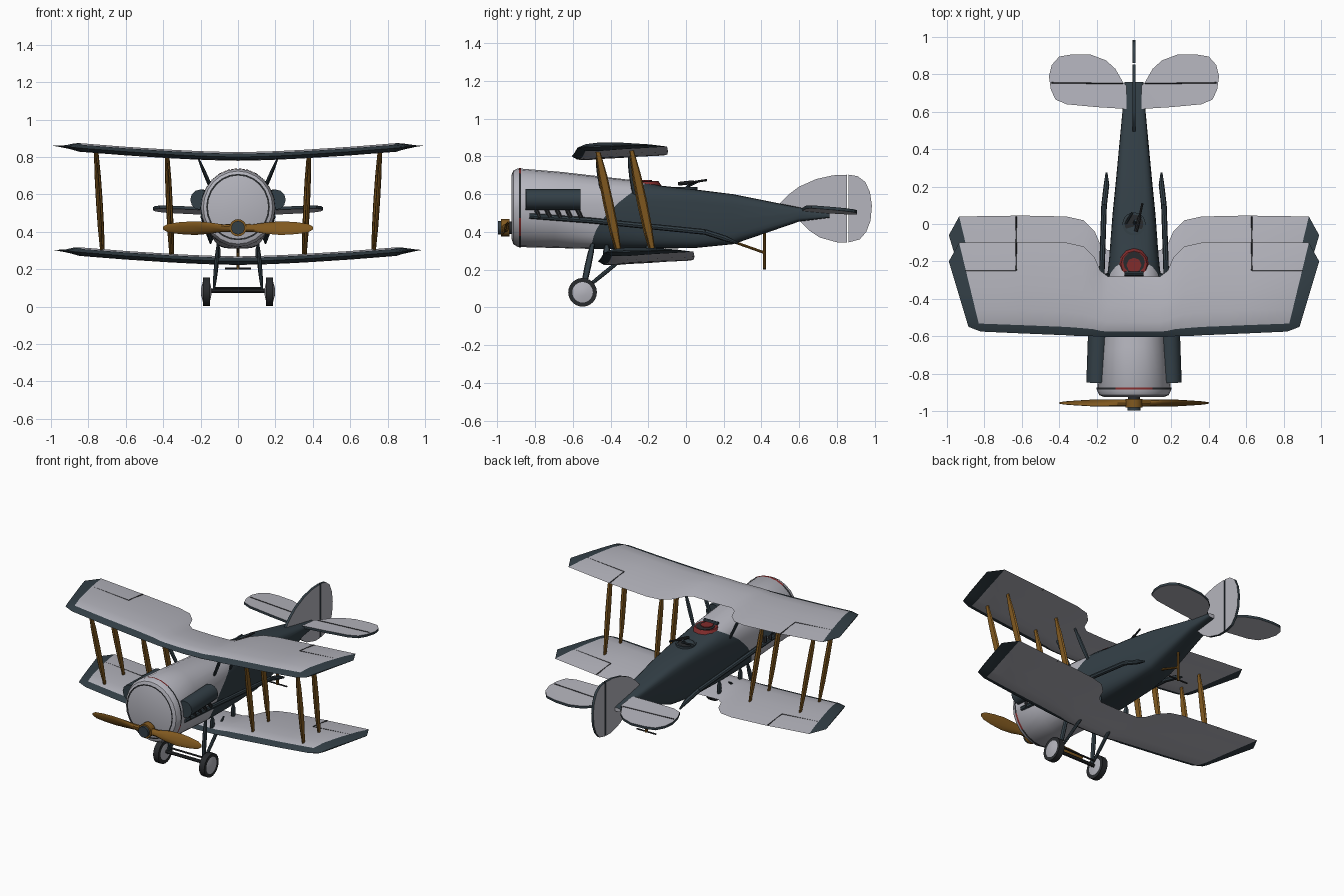
import bpy, bmesh, math
from mathutils import Vector, Matrix

cube = bpy.data.objects.get("Cube")
if cube:
    bpy.data.objects.remove(cube)


def material(name, rgb):
    m = bpy.data.materials.new(name)
    m.use_nodes = True
    m.diffuse_color = (*rgb, 1)
    m.node_tree.nodes["Principled BSDF"].inputs["Base Color"].default_value = (*rgb, 1)
    return m


GREY = material("pale grey", (0.46, 0.46, 0.51))
SLATE = material("dark slate", (0.033, 0.05, 0.062))
WOOD = material("varnished wood", (0.22, 0.1, 0.014))
RED = material("dull red", (0.22, 0.025, 0.025))
BLACK = material("dark metal", (0.022, 0.024, 0.027))
parts = []


def finish(name, bm, mats):
    bmesh.ops.recalc_face_normals(bm, faces=bm.faces)
    me = bpy.data.meshes.new(name)
    bm.to_mesh(me)
    bm.free()
    ob = bpy.data.objects.new(name, me)
    bpy.context.collection.objects.link(ob)
    for m in mats:
        me.materials.append(m)
    parts.append(ob)
    return ob


def loft(rings, rule=lambda i, j: 0, caps=True, cap_mat=0):
    """Skin a row of closed rings; rule picks the material from ring and side."""
    bm = bmesh.new()
    rows = [[bm.verts.new(p) for p in r] for r in rings]
    n = len(rows[0])
    for i in range(len(rows) - 1):
        for j in range(n):
            k = (j + 1) % n
            f = bm.faces.new((rows[i][j], rows[i][k], rows[i + 1][k], rows[i + 1][j]))
            f.material_index = rule(i, j)
    if caps:
        for r in (rows[0], rows[-1]):
            bm.faces.new(r).material_index = cap_mat
    return bm


def rod(name, p, q, r, mat, r2=None, sides=8):
    p, q = Vector(p), Vector(q)
    d = q - p
    bm = bmesh.new()
    bmesh.ops.create_cone(bm, cap_ends=True, segments=sides, radius1=r,
                          radius2=r if r2 is None else r2, depth=d.length,
                          matrix=Matrix.Translation((p + q) / 2) @ d.to_track_quat("Z", "Y").to_matrix().to_4x4())
    return finish(name, bm, [mat])


def strut(name, p, q, rx, ry, mat):
    """Streamlined strut, thinner at both ends."""
    p, q = Vector(p), Vector(q)
    rings = []
    for t, s in ((0, 0.45), (0.25, 0.9), (0.5, 1), (0.75, 0.9), (1, 0.45)):
        c = p.lerp(q, t)
        rings.append([c + Vector((rx * s * math.cos(a * math.pi / 4), ry * s * math.sin(a * math.pi / 4), 0))
                      for a in range(8)])
    return finish(name, loft(rings), [mat])


# Wings: slanted stations of leading edge x, y and trailing edge x, y
HALF = [(0, -.605, 0, -.28), (.14, -.605, .14, -.28), (.18, -.603, .18, -.25), (.22, -.6, .21, -.18),
        (.28, -.6, .27, -.12), (.36, -.595, .36, -.1), (.6, -.585, .6, -.095),
        (.82, -.575, .935, -.1), (.885, -.55, .99, -.2)]
STATIONS = [(-a, b, -c, d) for a, b, c, d in HALF[:0:-1]] + HALF
SECTION = [(0, 0), (.09, .018), (.25, .026), (.5, .022), (.8, .01), (1, -.004),
           (.8, -.008), (.5, -.013), (.25, -.02), (.09, -.017)]


def wing_z(x, base):
    return base + 0.062 * abs(x) ** 1.5


def wing(name, dy, base):
    rings = []
    last = len(STATIONS) - 1
    for i, (xl, yl, xt, yt) in enumerate(STATIONS):
        thick = 0.15 if i in (0, last) else 1
        ring = []
        for f, h in SECTION:
            x = xl + (xt - xl) * f
            ring.append((x, yl + (yt - yl) * f + dy, wing_z(x, base) + h * thick))
        rings.append(ring)
    edge = (0, len(SECTION) - 1)
    finish(name, loft(rings, lambda i, j: int(j in edge or i in (0, last - 1)), cap_mat=1), [GREY, SLATE])
    # Aileron seams
    for s in (-1, 1):
        a = (s * .63, -.25 + dy, wing_z(.63, base) + .014)
        rod(name + "_aileron_seam", a, (s * .63, -.1 + dy, wing_z(.63, base) - .002), .004, BLACK, sides=4)
        rod(name + "_aileron_hinge", a, (s * .9, -.25 + dy, wing_z(.9, base) + .012), .003, BLACK, sides=4)


wing("upper_wing", 0, 0.80)
wing("lower_wing", 0.14, 0.243)

# Fuselage: y, half width, bottom, top, squareness, backward sweep of the top
N = 24
BODY = [(-.925, .16, .365, .70, 2, 0), (-.915, .185, .335, .725, 2, 0), (-.89, .198, .32, .737, 2, 0),
        (-.7, .18, .315, .718, 2.2, .04), (-.5, .155, .31, .665, 3, .3), (-.25, .135, .31, .645, 4, .12),
        (.05, .115, .315, .625, 5, 0), (.25, .095, .335, .6, 5, 0), (.6, .062, .455, .53, 4, 0),
        (.76, .05, .475, .5, 4, 0)]


def body_ring(y, w, zb, zt, n, sweep):
    ring = []
    for k in range(N):
        a = 2 * math.pi * k / N
        c, s = math.cos(a), math.sin(a)
        u = math.copysign(abs(c) ** (2 / n), c)
        v = math.copysign(abs(s) ** (2 / n), s)
        t = (v + 1) / 2
        ring.append((w * u, y + sweep * t * t, zb + (zt - zb) * t))
    return ring


finish("fuselage", loft([body_ring(*b) for b in BODY], lambda i, j: int(i > 3)), [GREY, SLATE])

# Cowling band with red patches, and nose rim line
RED_SIDES = (4, 5, 6, 7, 13, 14, 21, 22)
finish("cowling_band", loft([body_ring(-.885, .2, .317, .74, 2, 0), body_ring(-.873, .199, .317, .738, 2, 0)],
                            lambda i, j: int(j in RED_SIDES), caps=False), [BLACK, RED])
finish("nose_rim", loft([body_ring(-.928, .17, .355, .71, 2, 0), body_ring(-.928, .161, .364, .701, 2, 0)],
                        caps=False), [BLACK])


# Tail surfaces: flat plates with an inset border
def plate(name, outline, place, border, thick, is_dark):
    bm = loft([[(u, v, t) for u, v in outline] for t in (-thick, thick)], lambda i, j: 1)
    bm.faces.ensure_lookup_table()
    skins = [f for f in bm.faces if len(f.verts) == len(outline)]
    rim = bmesh.ops.inset_individual(bm, faces=skins, thickness=border)["faces"]
    for f in rim:
        c = f.calc_center_median()
        f.material_index = int(is_dark(c.x, c.y))
    for f in skins:
        f.material_index = 0
    for v in bm.verts:
        v.co = place(*v.co)
    finish(name, bm, [GREY, SLATE])


def upright(u, v, t):
    return Vector((t, u, v))


plate("fin", [(.49, .545), (.54, .595), (.6, .64), (.69, .68), (.78, .7), (.853, .703), (.853, .345),
              (.8, .345), (.71, .37), (.65, .41), (.6, .46)],
      upright, .022, .008, lambda u, v: u < .835)
plate("rudder", [(.862, .703), (.91, .695), (.95, .665), (.975, .61), (.985, .54), (.978, .46), (.955, .4),
                 (.92, .36), (.862, .345)],
      upright, .024, .008, lambda u, v: u > .88)
TAIL = [(.04, .615), (.2, .625), (.36, .64), (.42, .665), (.445, .72), (.455, .79), (.44, .85), (.4, .895),
        (.33, .907), (.23, .905), (.15, .875), (.1, .83), (.06, .76), (.04, .74)]
for s in (-1, 1):
    def level(u, v, t, s=s):
        return Vector((s * u, v, .505 + .05 * u - .09 * (v - .74) + t))
    plate("tailplane", TAIL, level, .02, .008, lambda u, v: v < .66 or u > .425)
    rod("elevator_hinge", level(.06, .75, .008), level(.44, .755, .008), .003, BLACK, sides=4)

for s in (-1, 1):
    # Interplane and cabane struts
    for top, bottom in ((.765, .73), (.385, .36)):
        for y in (-.47, -.29):
            dx = .012 if y > -.4 else 0
            strut("interplane_strut", (s * (top - dx), y, wing_z(top, .80)),
                  (s * (bottom - dx), y + .118, wing_z(bottom, .243)), .012, .025, WOOD)
    for y, z in ((-.47, .6), (-.3, .58)):
        strut("cabane_strut", (s * .215, y, .8), (s * .125, y + .03, z), .009, .016, SLATE)
    # Side radiators, exhaust stubs and pipes
    rod("side_radiator", (s * .2, -.85, .572), (s * .19, -.56, .572), .055, SLATE, sides=12)
    for i in range(5):
        y = -.8 + .055 * i
        rod("exhaust_stub", (s * .18, y, .53), (s * .19, y + .025, .475), .012, BLACK)
    path = [(.185, -.83, .485), (.18, -.5, .46), (.16, .1, .4), (.147, .21, .365), (.147, .275, .34)]
    for a, b in zip(path, path[1:]):
        rod("exhaust_pipe", (s * a[0], *a[1:]), (s * b[0], *b[1:]), .015, SLATE,
            r2=.005 if b is path[-1] else .015)
    # Landing gear legs, wheels and wing mounts
    strut("front_gear_leg", (s * .105, -.49, .36), (s * .13, -.55, .075), .011, .018, SLATE)
    strut("rear_gear_leg", (s * .105, -.3, .29), (s * .13, -.55, .085), .01, .018, SLATE)
    rod("tyre", (s * .15, -.548, .08), (s * .188, -.548, .08), .076, BLACK, sides=24)
    rod("outer_hub", (s * .186, -.548, .08), (s * .197, -.548, .08), .062, GREY, r2=.02, sides=24)
    rod("inner_hub", (s * .152, -.548, .08), (s * .143, -.548, .08), .062, GREY, r2=.02, sides=24)
    for y in (-.42, -.2):
        strut("wing_mount", (s * .105, y, .33), (s * .105, y, .24), .012, .02, SLATE)

rod("axle", (-.15, -.548, .085), (.15, -.548, .085), .011, BLACK)
rod("spreader_bar", (-.125, -.52, .1), (.125, -.52, .1), .006, BLACK)

# Tail skid
rod("skid_post", (0, .415, .41), (0, .415, .2), .008, WOOD)
rod("skid_brace", (0, .26, .345), (0, .415, .29), .007, WOOD)
rod("skid_foot", (-.07, .415, .205), (.07, .415, .205), .005, BLACK)

# Propeller: distance from hub, half chord, half thickness
BLADE = [(.03, .022, .02), (.08, .022, .017), (.15, .034, .012), (.23, .04, .009), (.31, .034, .007),
         (.375, .024, .005), (.4, .008, .003)]
for s in (-1, 1):
    rings = []
    for x, c, h in BLADE:
        tw = s * math.radians(35 - 50 * x)
        ring = []
        for k in range(10):
            a = k * math.pi / 5
            u, v = c * math.cos(a), h * math.sin(a)
            ring.append((s * x, -.957 + u * math.sin(tw) + v * math.cos(tw),
                         .42 + u * math.cos(tw) - v * math.sin(tw)))
        rings.append(ring)
    finish("propeller_blade", loft(rings), [WOOD])
rod("propeller_hub", (0, -.98, .422), (0, -.935, .422), .046, WOOD, sides=16)
rod("hub_cap", (0, -.997, .422), (0, -.978, .422), .036, SLATE, sides=16)
rod("propeller_shaft", (0, -.94, .422), (0, -.91, .422), .033, BLACK, sides=12)

# Pilot's cockpit: red surround, dark opening, red seat, windscreen
rod("cockpit_surround", (0, -.215, .645), (0, -.215, .668), .085, RED, r2=.07, sides=12)
rod("cockpit_opening", (0, -.205, .66), (0, -.205, .671), .058, BLACK, sides=12)
rod("pilot_seat", (0, -.22, .66), (0, -.22, .675), .04, RED, sides=8)
rod("windscreen", (-.05, -.265, .675), (.05, -.265, .675), .012, SLATE)

# Gunner's cockpit: ring mount and gun
finish("gun_ring", loft([[(r * math.cos(k * math.pi / 10), .0 + r * math.sin(k * math.pi / 10), z)
                          for k in range(20)] for r, z in ((.062, .618), (.062, .637), (.05, .637), (.05, .618))],
                        caps=False), [SLATE])
rod("gunner_opening", (0, 0, .62), (0, 0, .632), .05, BLACK, sides=20)
rod("gun_post", (0, 0, .62), (.01, .02, .66), .008, SLATE)
rod("gun_body", (.01, -.04, .655), (.03, .04, .664), .01, BLACK)
rod("gun_barrel", (.03, .04, .664), (.045, .11, .675), .006, BLACK)
rod("gun_arm", (-.045, .0, .635), (-.01, .06, .665), .006, SLATE)

# Smooth curved parts, keep sharp edges
bpy.ops.object.select_all(action="DESELECT")
for ob in parts:
    ob.select_set(True)
bpy.context.view_layer.objects.active = parts[0]
bpy.ops.object.shade_smooth_by_angle(angle=math.radians(32))
